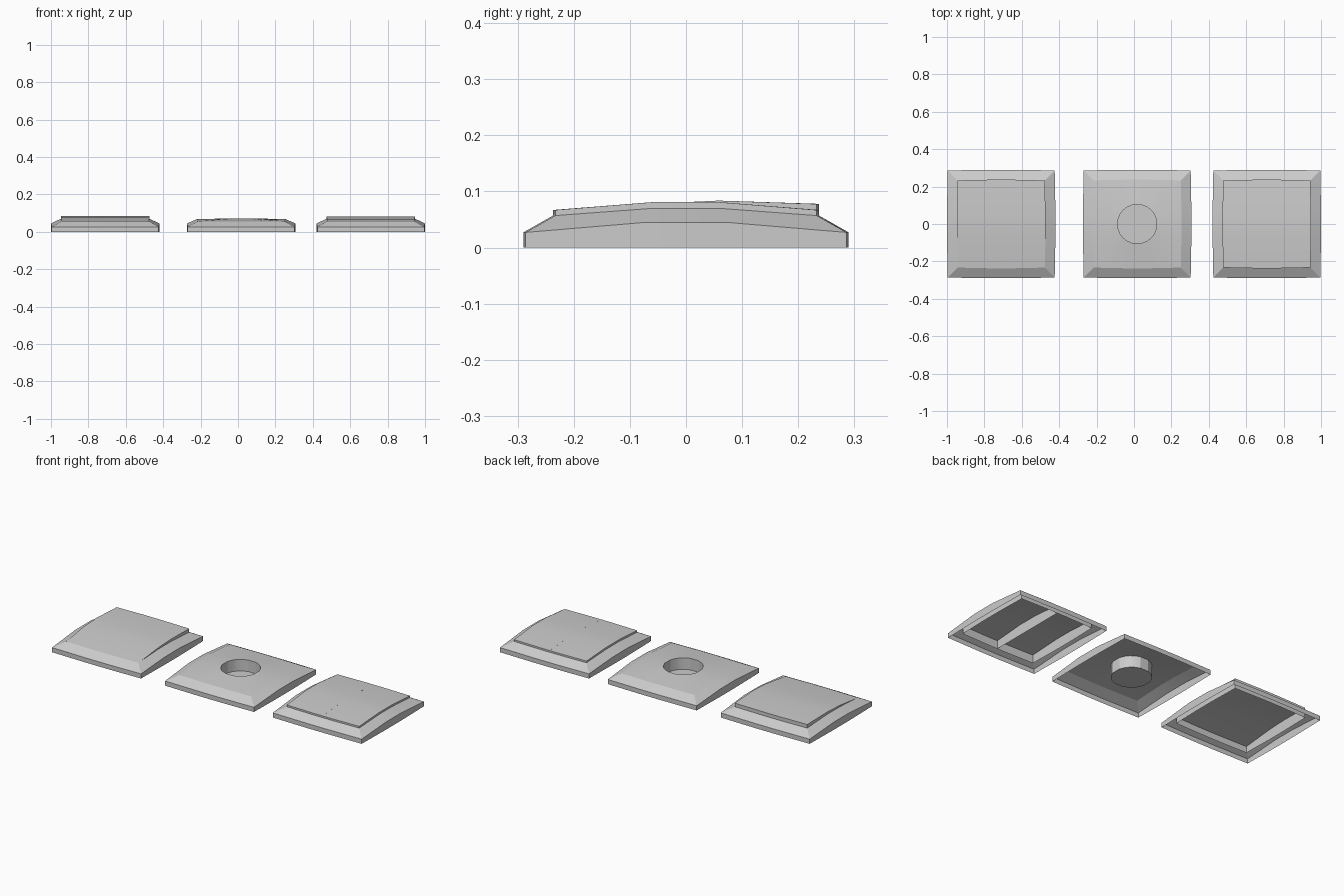
import bpy, bmesh, math

if "Cube" in bpy.data.objects:
    bpy.data.objects.remove(bpy.data.objects["Cube"])

OUT, INN, BOW = 0.29, 0.237, 0.004
T4 = (-1, -0.25, 0.25)                    # breaks along one side
T6 = (-1, -0.62, -0.25, 0.25, 0.62)


def ring(h, lo, hi, ts=T4, tilt=0.0):
    """Slightly bowed square loop whose height arches along y."""
    pts = []
    for side in range(4):
        a = side * math.pi / 2
        c, s = round(math.cos(a)), round(math.sin(a))
        for t in ts:
            u = t * (h - BOW)
            n = -(h - BOW * max(0, (abs(t) - 0.25) / 0.75))
            x, y = u * c - n * s, u * s + n * c
            k = min(1, max(0, (abs(y) / (h - BOW) - 0.25) / 0.75))
            pts.append((x, y, hi - (hi - lo) * k + tilt * y))
    return pts


def loft(bm, rings):
    loops = [[bm.verts.new(p) for p in r] for r in rings]
    for a, b in zip(loops, loops[1:]):
        for i in range(len(a)):
            j = (i + 1) % len(a)
            bm.faces.new((a[i], a[j], b[j], b[i]))
    return loops


def finish(bm, name, x):
    me = bpy.data.meshes.new(name)
    bm.to_mesh(me)
    bm.free()
    ob = bpy.data.objects.new(name, me)
    ob.location.x = x
    bpy.context.collection.objects.link(ob)
    bpy.context.view_layer.objects.active = ob
    ob.select_set(True)
    bpy.ops.object.shade_smooth_by_angle(angle=math.radians(20))
    ob.select_set(False)


# Hollow arched frame with a square opening
def frame(name, x):
    bm = bmesh.new()
    loft(bm, [ring(OUT, 0, 0), ring(OUT, 0.027, 0.045), ring(INN, 0.057, 0.07)])
    finish(bm, name, x)


# Rocker key, open underneath, optionally tilted or divided in two
def rocker(name, x, tilt=0.0, split=False):
    bm = bmesh.new()
    v = loft(bm, [ring(INN, 0.02, 0.02),
                  ring(INN, 0.067, 0.081, tilt=tilt)])[-1]
    for f in ((0, 1, 2, 3, 4, 11), (11, 4, 5, 10), (10, 5, 6, 7, 8, 9)):
        bm.faces.new([v[i] for i in f])
    if split:
        b = INN * 0.25
        bm.faces.new([bm.verts.new((0, y, z)) for y, z in
                      ((-INN, 0.02), (INN, 0.02), (INN, 0.067),
                       (b, 0.081), (-b, 0.081), (-INN, 0.067))])
    finish(bm, name, x)


# Cover plate with a round cup sunk in the middle
def socket(name, x):
    bm = bmesh.new()
    angles = [math.atan2(t, 1) + (s - 1) * math.pi / 2 for s in range(4) for t in T6]
    circle = lambda z: [(0.105 * math.cos(a), 0.105 * math.sin(a), z) for a in angles]
    loops = loft(bm, [ring(OUT, 0, 0, T6), ring(OUT, 0.027, 0.045, T6),
                      ring(INN, 0.056, 0.068, T6), circle(0.071), circle(0.004)])
    bm.faces.new(loops[-1])
    finish(bm, name, x)


frame("single_switch_frame", -0.71)
rocker("single_switch_rocker", -0.71, tilt=0.046)
socket("round_socket_plate", 0.017)
frame("double_switch_frame", 0.71)
rocker("double_switch_rocker", 0.71, split=True)
